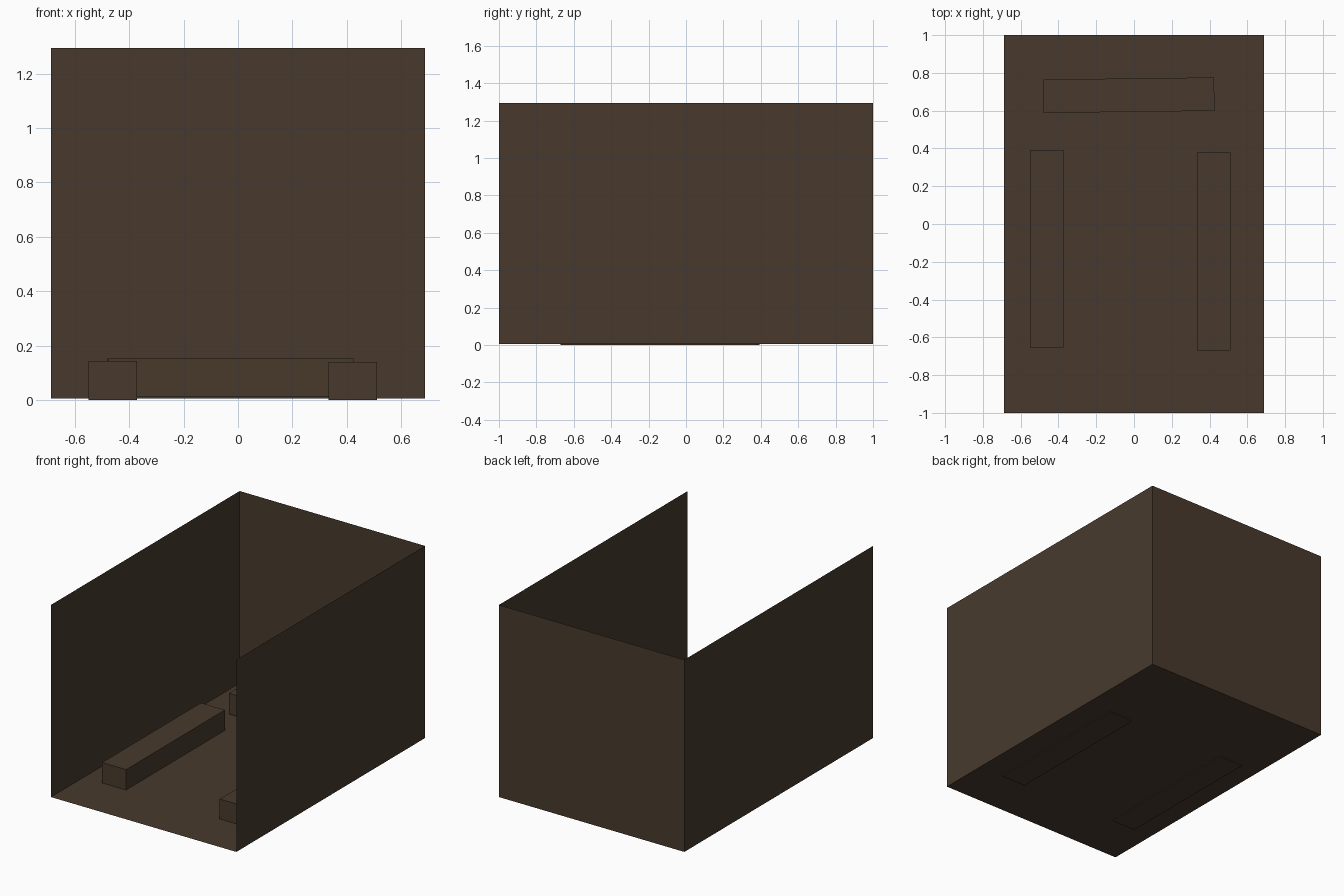
import bpy, bmesh, math
from mathutils import Matrix, Vector

if "Cube" in bpy.data.objects:
    bpy.data.objects.remove(bpy.data.objects["Cube"])

wood = bpy.data.materials.new("dark brown")
wood.diffuse_color = (0.065, 0.042, 0.026, 1)
wood.use_nodes = True
wood.node_tree.nodes["Principled BSDF"].inputs["Base Color"].default_value = wood.diffuse_color


def make(name, bm):
    bmesh.ops.recalc_face_normals(bm, faces=bm.faces)
    mesh = bpy.data.meshes.new(name)
    bm.to_mesh(mesh)
    bm.free()
    mesh.materials.append(wood)
    obj = bpy.data.objects.new(name, mesh)
    bpy.context.collection.objects.link(obj)
    return obj


def box(bm, lo, hi):
    lo, hi = Vector(lo), Vector(hi)
    m = Matrix.Translation((lo + hi) / 2) @ Matrix.Diagonal((*(hi - lo), 1))
    bmesh.ops.create_cube(bm, size=1, matrix=m)


# Room shell: thin floor, two side walls and back wall; front and top open
bm = bmesh.new()
box(bm, (-0.688, -1, 0.006), (0.688, 1, 1.295))
bm.normal_update()
bmesh.ops.delete(bm, geom=[f for f in bm.faces if f.normal.y < -0.5 or f.normal.z > 0.5],
                 context='FACES')
make("room_shell", bm)

# Low benches along the sides, sunk just through the floor
for name, lo, hi in (("left_bench", (-0.55, -0.655, 0), (-0.372, 0.393, 0.143)),
                     ("right_bench", (0.333, -0.67, 0), (0.511, 0.379, 0.14))):
    bm = bmesh.new()
    box(bm, lo, hi)
    make(name, bm)

# Back bench, turned very slightly
bm = bmesh.new()
box(bm, (-0.452, -0.0885, -0.07), (0.452, 0.0885, 0.07))
back = make("back_bench", bm)
back.location = (-0.027, 0.682, 0.082)
back.rotation_euler.z = math.radians(0.7)
